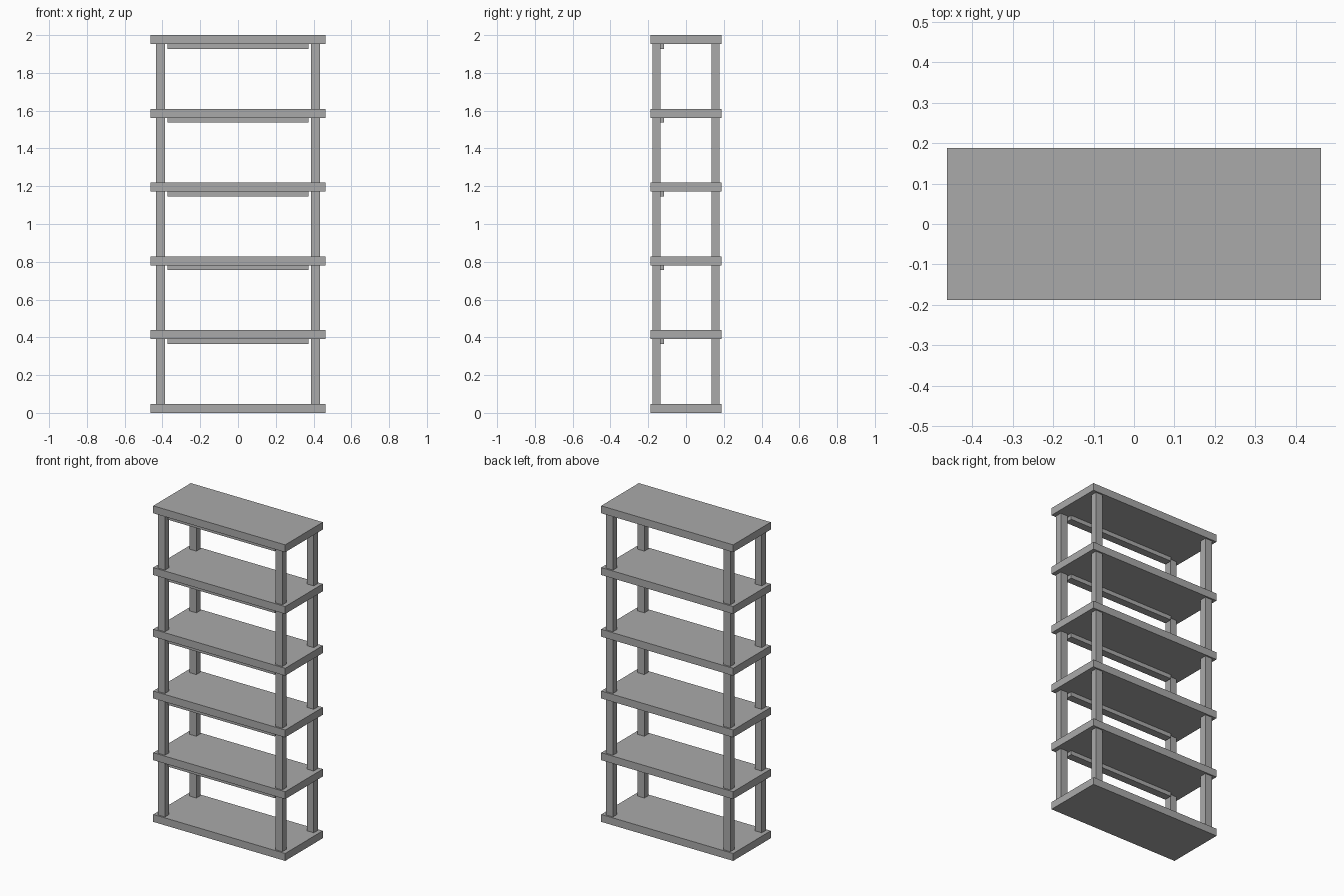
import bpy

cube = bpy.data.objects.get("Cube")
if cube:
    bpy.data.objects.remove(cube, do_unlink=True)

grey = bpy.data.materials.new("plain_grey")
grey.use_nodes = True
colour = (0.4, 0.4, 0.4, 1)
grey.diffuse_color = colour
grey.node_tree.nodes["Principled BSDF"].inputs["Base Color"].default_value = colour


def box(name, low, high):
    """Axis-aligned box between two corners."""
    centre = [(a + b) / 2 for a, b in zip(low, high)]
    bpy.ops.mesh.primitive_cube_add(size=1, location=centre)
    ob = bpy.context.object
    ob.name = name
    for v in ob.data.vertices:
        v.co = [c * (b - a) for c, a, b in zip(v.co, low, high)]
    ob.data.materials.append(grey)
    return ob


WIDTH, DEPTH, THICK = 0.924, 0.376, 0.047
LEVELS = 6
STEP = (2 - THICK) / (LEVELS - 1)

for i in range(LEVELS):
    base = i * STEP
    top = base + THICK
    # Shelf board
    box(f"shelf_{i + 1}", (-WIDTH / 2, -DEPTH / 2, base), (WIDTH / 2, DEPTH / 2, top))
    # Front stiffening rail under every board but the lowest
    if i > 0:
        box(f"front_rail_{i + 1}", (-0.374, -0.166, base - 0.026), (0.374, -0.116, base))
    # Four posts up to the next board
    if i < LEVELS - 1:
        for sx, side in ((-1, "right"), (1, "left")):
            for sy, end in ((-1, "front"), (1, "back")):
                x, y = sx * 0.411, sy * 0.157
                box(f"{end}_{side}_post_{i + 1}",
                    (x - 0.024, y - 0.021, top), (x + 0.024, y + 0.021, base + STEP))
